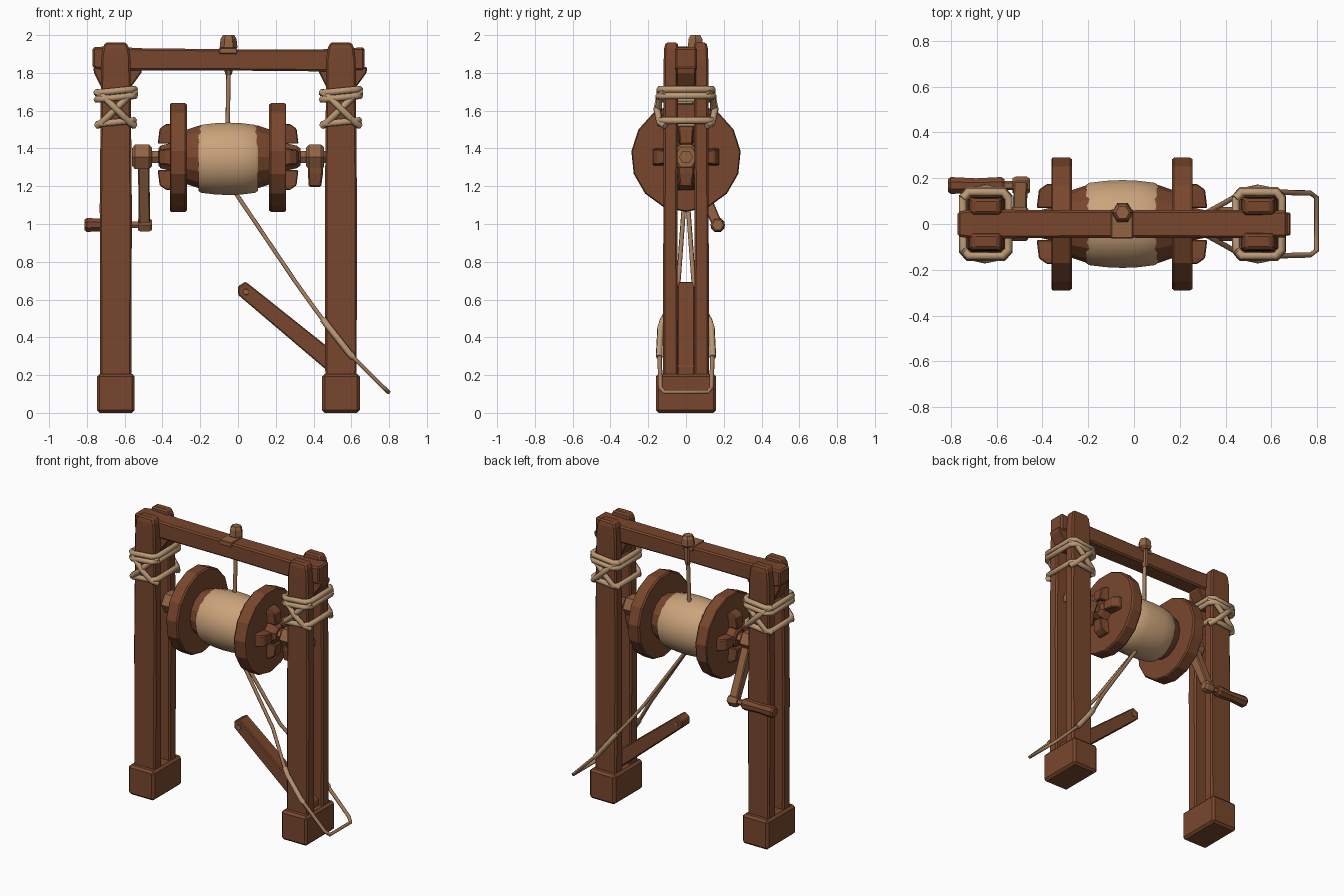
import bpy, bmesh, math
from mathutils import Vector

if "Cube" in bpy.data.objects:
    bpy.data.objects.remove(bpy.data.objects["Cube"])


def mat(name, c):
    m = bpy.data.materials.new(name)
    m.diffuse_color = (*c, 1)
    m.use_nodes = True
    m.node_tree.nodes["Principled BSDF"].inputs["Base Color"].default_value = m.diffuse_color
    return m


WOOD = mat("dark wood", (0.19, 0.062, 0.026))
MID = mat("worn wood", (0.29, 0.125, 0.055))
TAN = mat("wound rope", (0.60, 0.37, 0.20))
ROPE = mat("lashing rope", (0.50, 0.32, 0.18))
LINE = mat("hauling rope", (0.38, 0.21, 0.11))


def finish(name, bm, m, bevel=0.0):
    bmesh.ops.recalc_face_normals(bm, faces=bm.faces)
    if bevel:
        sharp = [e for e in bm.edges if e.calc_face_angle(0) > 0.6]
        bmesh.ops.bevel(bm, geom=sharp, offset=bevel, segments=1, affect='EDGES')
    me = bpy.data.meshes.new(name)
    bm.to_mesh(me)
    bm.free()
    me.materials.append(m)
    ob = bpy.data.objects.new(name, me)
    bpy.context.collection.objects.link(ob)
    return ob


def loft(name, rings, m, bevel=0.0):
    """Skin a list of point rings and cap both ends."""
    bm = bmesh.new()
    vs = [[bm.verts.new(p) for p in r] for r in rings]
    n = len(vs[0])
    for a, b in zip(vs, vs[1:]):
        for i in range(n):
            bm.faces.new((a[i], a[(i + 1) % n], b[(i + 1) % n], b[i]))
    bm.faces.new(vs[0])
    bm.faces.new(vs[-1])
    return finish(name, bm, m, bevel)


def rect(x0, x1, y0, y1, z):
    return [(x0, y0, z), (x1, y0, z), (x1, y1, z), (x0, y1, z)]


def box(name, x0, x1, y0, y1, z0, z1, m, bevel=0.012):
    return loft(name, [rect(x0, x1, y0, y1, z0), rect(x0, x1, y0, y1, z1)], m, bevel)


def turned(name, prof, m, y=0.0, z=1.355, n=14, bevel=0.0):
    """Solid of revolution along x from (x, radius) pairs."""
    rings = [[(x, y + r * math.sin(2 * math.pi * (i + .5) / n),
               z + r * math.cos(2 * math.pi * (i + .5) / n)) for i in range(n)]
             for x, r in prof]
    return loft(name, rings, m, bevel)


def rope(name, pts, r, m, closed=False):
    cu = bpy.data.curves.new(name, 'CURVE')
    cu.dimensions = '3D'
    cu.bevel_depth = r
    cu.bevel_resolution = 1
    cu.use_fill_caps = True
    s = cu.splines.new('POLY')
    s.points.add(len(pts) - 1)
    for p, q in zip(s.points, pts):
        p.co = (*q, 1)
    s.use_cyclic_u = closed
    cu.materials.append(m)
    ob = bpy.data.objects.new(name, cu)
    bpy.context.collection.objects.link(ob)
    bpy.ops.object.select_all(action='DESELECT')
    ob.select_set(True)
    bpy.context.view_layer.objects.active = ob
    bpy.ops.object.convert(target='MESH')
    bpy.context.object.name = name


def extrude_xz(name, pts, y0, y1, m, bevel=0.0):
    return loft(name, [[(x, y0, z) for x, z in pts], [(x, y1, z) for x, z in pts]], m, bevel)


# Twin-plank posts with foot blocks, wedges and lashings
for side, cx in (("left", -0.647), ("right", 0.545)):
    box(side + "_foot", cx - .1, cx + .1, -.16, .16, 0, .207, WOOD, .015)
    for tag, s in (("front", -1), ("back", 1)):
        loft(f"{side}_post_{tag}", [rect(cx - w, cx + w, min(s * a, s * b), max(s * a, s * b), z)
             for z, w, a, b in ((.18, .083, .043, .122), (1.1, .085, .045, .12),
                                (1.87, .078, .042, .118), (1.93, .07, .04, .116),
                                (1.962, .055, .045, .108))], WOOD, .01)
    extrude_xz(side + "_beam_wedge", [(cx - .12, 1.83), (cx + .14, 1.83), (cx + .135, 1.80),
               (cx + .07, 1.71), (cx - .07, 1.71), (cx - .115, 1.80)], -.05, .05, WOOD, .006)
    # rope rings, front and back crosses
    for k, (z, a, b) in enumerate(((1.70, .1, .14), (1.665, .1, .145), (1.535, .095, .138))):
        ring = [(-a, -b * .8), (-a * .75, -b), (a * .75, -b), (a, -b * .8),
                (a, b * .8), (a * .75, b), (-a * .75, b), (-a, b * .8)]
        rope(f"{side}_lashing_ring_{k}", [(cx + x, y, z + .1 * x + .03 * abs(y)) for x, y in ring],
             .019, ROPE, True)
    for s in (-1, 1):
        for d in (-1, 1):
            rope(f"{side}_lashing_cross", [(cx - d * .105, s * .11, 1.70), (cx - d * .07, s * .14, 1.68),
                 (cx, s * (.15 + .005 * d), 1.61), (cx + d * .07, s * .14, 1.54),
                 (cx + d * .1, s * .11, 1.52)], .019, ROPE)

# Top beam with thicker ends
loft("top_beam", [[(x, -h, z0), (x, h, z0), (x, h, z1), (x, -h, z1)] for x, h, z0, z1 in
     ((-.77, .055, 1.825, 1.935), (-.7, .064, 1.815, 1.94), (-.5, .062, 1.812, 1.93),
      (0, .06, 1.812, 1.925), (.45, .062, 1.808, 1.925), (.67, .058, 1.815, 1.935))], WOOD, .01)
box("beam_worn_patch", -.1, -.005, -.064, .064, 1.9, 1.932, MID, .004)


# Hanging peg and its rope
def upright(name, x, y, prof, m, n=6):
    loft(name, [[(x + r * math.cos(2 * math.pi * i / n), y + r * math.sin(2 * math.pi * i / n), z)
                 for i in range(n)] for z, r in prof], m)


upright("peg", -.05, .05, ((1.92, .035), (1.935, .047), (1.98, .042), (2.0, .03)), MID)
upright("peg_shank", -.05, .05, ((1.79, .016), (1.82, .024), (1.93, .024)), MID)
rope("hanging_rope", [(-.05, .05, 1.83), (-.055, .04, 1.5)], .013, LINE)

# Drum: core, wound rope, flanges
turned("drum_core", [(-.28, .145), (-.2, .172), (.1, .172), (.18, .145)], WOOD)
spool = turned("wound_rope", [(-.21, .172), (-.195, .182), (-.12, .191), (-.05, .194), (.02, .191),
               (.09, .182), (.105, .172)], TAN, z=1.345, n=20)
for p in spool.data.polygons:
    p.use_smooth = len(p.vertices) == 4
turned("left_flange", [(-.36, .285), (-.355, .291), (-.28, .291), (-.27, .283)], WOOD, n=15)
turned("right_flange", [(.165, .283), (.175, .291), (.245, .291), (.255, .285)], WOOD, n=15)

# Axle with collars
turned("axle", [(-.56, .036), (.58, .036)], MID, n=6)
turned("left_collar", [(-.42, .05), (-.41, .065), (-.355, .08)], WOOD, n=8)
turned("right_collar", [(.25, .08), (.31, .065), (.33, .05)], WOOD, n=8)

# Four wedge blocks on each outer flange face
for side, x0, d in (("left", -.35, -1), ("right", .245, 1)):
    for k in range(4):
        ca, sa = math.cos(k * math.pi / 2), math.sin(k * math.pi / 2)
        rings = []
        for rad, depth, w in ((.07, .075, .04), (.15, .065, .048), (.175, .03, .048)):
            rings.append([(x0 + d * u, rad * sa + t * ca, 1.355 + rad * ca - t * sa)
                          for u, t in ((0, -w), (0, w), (depth, w * .8), (depth, -w * .8))])
        loft(f"{side}_flange_wedge_{k}", rings, WOOD, .005)

# Bearing latch at the right end of the axle
turned("right_axle_nut", [(.36, .055), (.375, .075), (.44, .075), (.455, .06)], MID, n=6)
loft("right_latch", [rect(.375, .455, -.04, .04, 1.37), rect(.37, .45, -.042, .042, 1.27),
                     rect(.375, .44, -.032, .032, 1.195)], WOOD, .008)

# Crank: hub, slanted arm, spindle and grip
turned("crank_hub", [(-.56, .055), (-.545, .075), (-.47, .075), (-.455, .055)], MID, n=6)
A, B = Vector((-.5, 0, 1.36)), Vector((-.495, .168, .995))
side_v = Vector((0, .909, .418))
loft("crank_arm", [[p + Vector((u * .03, 0, 0)) + side_v * (v * w)
     for u, v in ((-1, -1), (1, -1), (1, 1), (-1, 1))]
     for p, w in ((A, .04), (A.lerp(B, .5), .032), (B, .026))], MID, .006)
turned("crank_spindle", [(-.79, .02), (-.455, .02)], MID, .168, .995, 6)
turned("crank_spindle_nut", [(-.53, .032), (-.515, .04), (-.47, .04), (-.455, .03)], MID, .168, .995, 6)
turned("crank_grip", [(-.812, .03), (-.8, .04), (-.69, .034), (-.58, .04), (-.565, .03)],
       WOOD, .168, .995, 8)

# Slanted brace between the right planks, with a pin
extrude_xz("slanted_brace", [(0, .625), (.0, .67), (.04, .695), (.085, .66), (.6, .25), (.6, .15), (.5, .2)],
           -.047, .047, WOOD, .006)
for s in (-1, 1):
    loft("brace_pin", [[(.042 + r * math.cos(i * math.pi / 3), y, .64 + r * math.sin(i * math.pi / 3))
         for i in range(6)] for y, r in ((s * .04, .018), (s * .053, .016))], MID)

# Hauling rope looped round the right post
half = [(-.01, .006, 1.16), (.3, .04, .70), (.4, .095, .56), (.46, .13, .48), (.59, .14, .315),
        (.77, .135, .135), (.797, .115, .11)]
loop = half + [(x, -y, z) for x, y, z in reversed(half)]
rope("hauling_rope", loop, .012, LINE)
for s in (-1, 1):
    rope("rope_chafe_wrap", [(x, s * y, z) for x, y, z in ((.45, .122, .495), (.48, .135, .455),
         (.59, .142, .315), (.61, .14, .295))], .018, ROPE)
